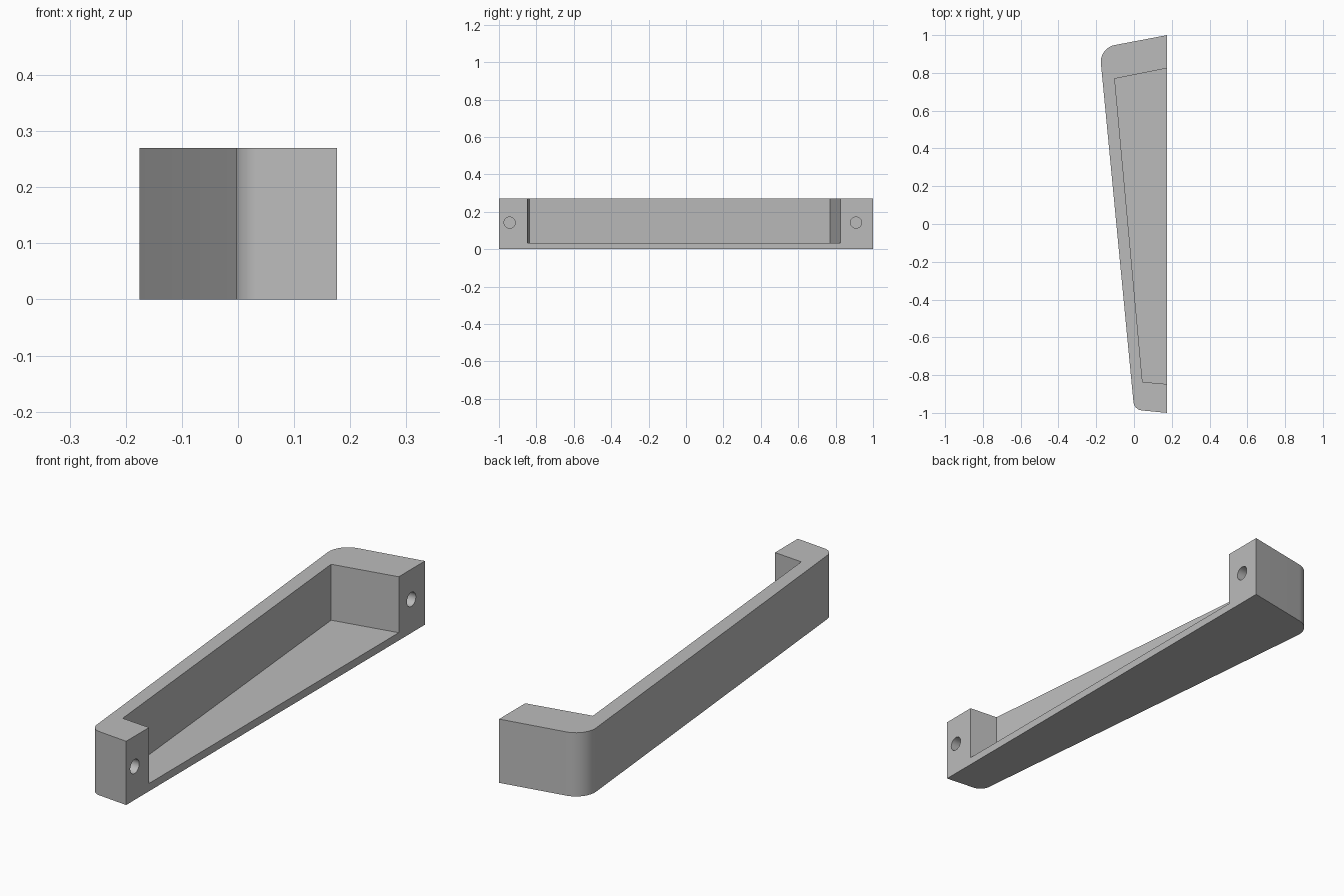
import bpy, bmesh, math
from mathutils import Vector, Matrix

cube = bpy.data.objects.get("Cube")
if cube:
    bpy.data.objects.remove(cube, do_unlink=True)

HEIGHT, FLOOR = 0.27, 0.033

grey = bpy.data.materials.new("satin grey")
grey.use_nodes = True
grey.diffuse_color = (0.5, 0.5, 0.5, 1)
grey.node_tree.nodes["Principled BSDF"].inputs["Base Color"].default_value = (0.5, 0.5, 0.5, 1)


def fillet(before, corner, after, radius, steps=16):
    """Points of a tangent arc that rounds a corner."""
    p, a, b = Vector(corner), Vector(before), Vector(after)
    u, v = (a - p).normalized(), (b - p).normalized()
    half = u.angle(v) / 2
    centre = p + (u + v).normalized() * radius / math.sin(half)
    start = p + u * radius / math.tan(half) - centre
    end = p + v * radius / math.tan(half) - centre
    turn = start.angle(end)
    return [centre + (start * math.sin(turn * (1 - i / steps))
                      + end * math.sin(turn * i / steps)) / math.sin(turn)
            for i in range(steps + 1)]


def prism(name, outline, bottom, top):
    """Upright solid from a flat outline."""
    bm = bmesh.new()
    face = bm.faces.new([bm.verts.new((p[0], p[1], bottom)) for p in outline])
    grown = bmesh.ops.extrude_face_region(bm, geom=[face])["geom"]
    bmesh.ops.translate(bm, vec=(0, 0, top - bottom),
                        verts=[g for g in grown if isinstance(g, bmesh.types.BMVert)])
    bmesh.ops.recalc_face_normals(bm, faces=bm.faces)
    return finish(name, bm)


def finish(name, bm):
    mesh = bpy.data.meshes.new(name)
    bm.to_mesh(mesh)
    bm.free()
    mesh.materials.append(grey)
    obj = bpy.data.objects.new(name, mesh)
    bpy.context.collection.objects.link(obj)
    return obj


def cut(target, cutter):
    mod = target.modifiers.new(cutter.name, "BOOLEAN")
    mod.operation, mod.solver, mod.object = "DIFFERENCE", "EXACT", cutter
    bpy.context.view_layer.objects.active = target
    bpy.ops.object.modifier_apply(modifier=mod.name)
    bpy.data.objects.remove(cutter, do_unlink=True)


# Tapered handle body with two rounded outer corners
back, front = (0.176, 1.0), (0.176, -1.0)
back_corner, front_corner = (-0.183, 0.932), (0.001, -0.983)
outline = [back, *fillet(back, back_corner, front_corner, 0.09),
           *fillet(back_corner, front_corner, front, 0.05), front]
handle = prism("handle_body", outline, 0, HEIGHT)

# Finger recess, open at the top and on the mounting side
recess = [(0.276, 0.845), (-0.102, 0.769), (0.045, -0.836), (0.276, -0.856)]
cut(handle, prism("recess_cutter", recess, FLOOR, HEIGHT + 0.1))

# Blind screw holes in the mounting ends
for y in (-0.943, 0.909):
    bm = bmesh.new()
    bmesh.ops.create_cone(bm, cap_ends=True, segments=32, radius1=0.03, radius2=0.03,
                          depth=0.24,
                          matrix=Matrix.Translation((0.176, y, 0.142))
                          @ Matrix.Rotation(math.pi / 2, 4, "Y"))
    cut(handle, finish("hole_cutter", bm))

bpy.ops.object.select_all(action="DESELECT")
handle.select_set(True)
bpy.context.view_layer.objects.active = handle
bpy.ops.object.shade_smooth_by_angle(angle=math.radians(25))
